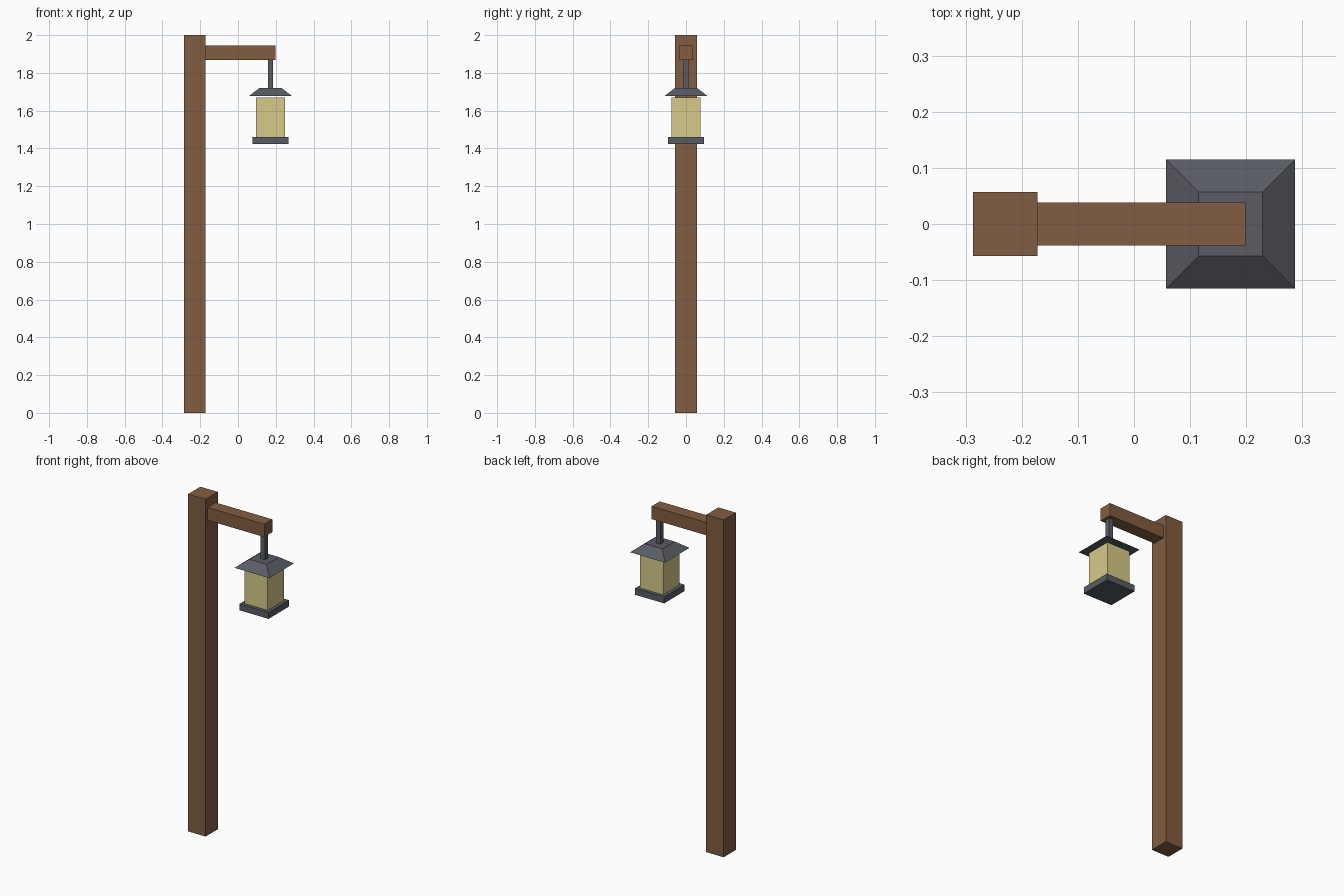
import bpy, bmesh

if "Cube" in bpy.data.objects:
    bpy.data.objects.remove(bpy.data.objects["Cube"])


def material(name, rgb):
    m = bpy.data.materials.new(name)
    m.diffuse_color = (*rgb, 1)
    m.use_nodes = True
    m.node_tree.nodes["Principled BSDF"].inputs["Base Color"].default_value = m.diffuse_color
    return m


wood = material("wood", (0.22, 0.11, 0.053))
metal = material("dark_metal", (0.1, 0.107, 0.127))
glass = material("warm_glass", (0.68, 0.59, 0.25))


def block(name, x0, x1, half_y, z0, z1, mat, taper=1.0):
    """Box centred on y = 0; taper scales the top face about its centre."""
    cx, half_x = (x0 + x1) / 2, (x1 - x0) / 2
    bm = bmesh.new()
    bmesh.ops.create_cube(bm, size=2)
    for v in bm.verts:
        k = taper if v.co.z > 0 else 1.0
        v.co = (cx + v.co.x * half_x * k, v.co.y * half_y * k,
                z1 if v.co.z > 0 else z0)
    mesh = bpy.data.meshes.new(name)
    bm.to_mesh(mesh)
    bm.free()
    mesh.materials.append(mat)
    obj = bpy.data.objects.new(name, mesh)
    bpy.context.collection.objects.link(obj)
    return obj


# Wooden post and arm
block("post", -0.287, -0.172, 0.0573, 0, 2, wood)
block("arm", -0.172, 0.199, 0.038, 1.868, 1.944, wood)

# Hanging lantern, all parts square and centred under the arm end
LX = 0.172
for name, half, z0, z1, mat, taper in (
    ("hanger_rod", 0.0143, 1.721, 1.868, metal, 1),
    ("lantern_roof", 0.1146, 1.677, 1.721, metal, 0.5),
    ("lantern_glass", 0.0764, 1.461, 1.669, glass, 1),
    ("lantern_base", 0.0955, 1.423, 1.461, metal, 1),
):
    block(name, LX - half, LX + half, half, z0, z1, mat, taper)
